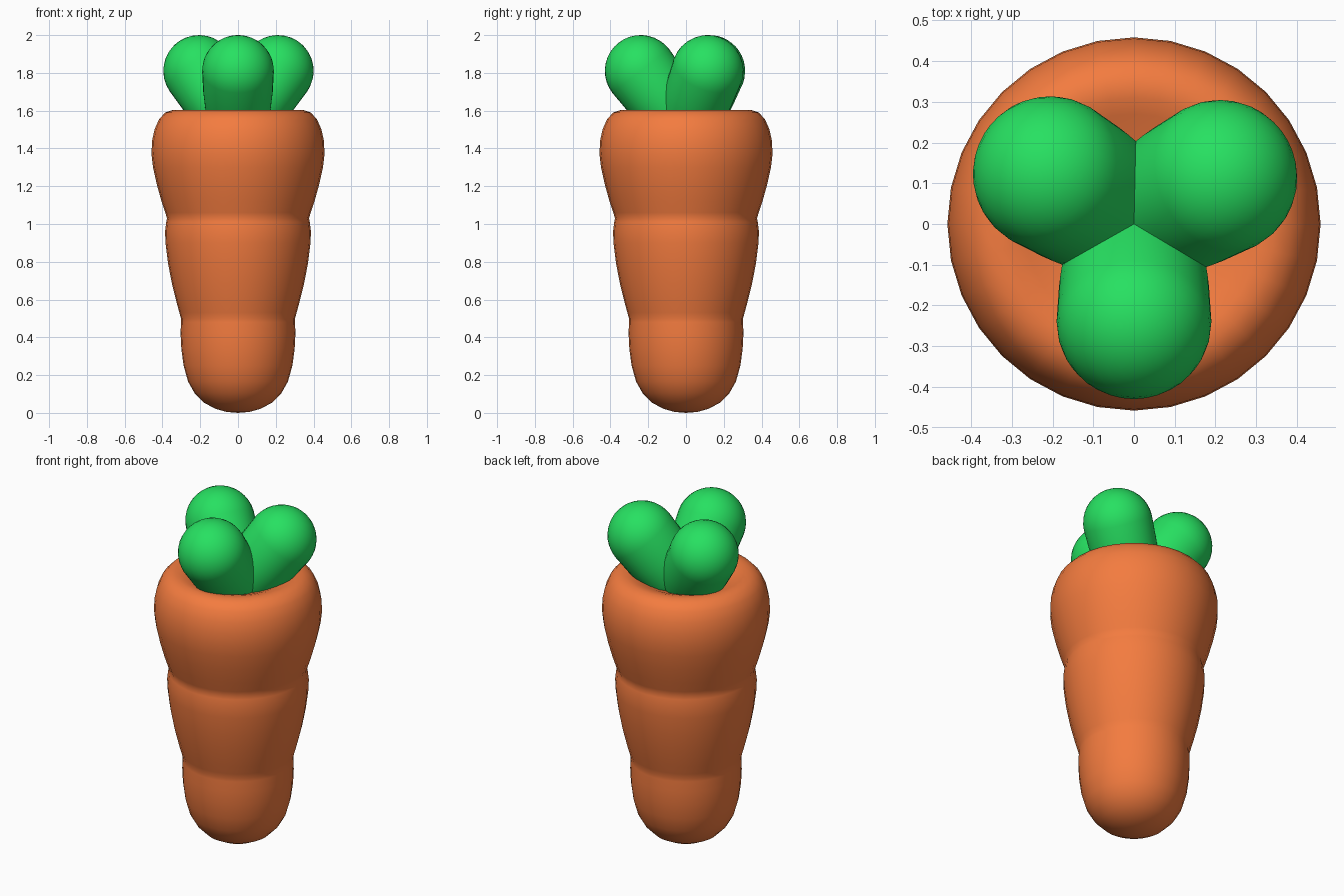
import bpy, math
from mathutils import Matrix

if "Cube" in bpy.data.objects:
    bpy.data.objects.remove(bpy.data.objects["Cube"])


def material(name, rgb):
    m = bpy.data.materials.new(name)
    m.diffuse_color = (*rgb, 1)
    m.use_nodes = True
    m.node_tree.nodes["Principled BSDF"].inputs["Base Color"].default_value = m.diffuse_color
    return m


def lathe(name, profile, n, mat):
    """Revolve (radius, height) points around z; both ends lie on the axis."""
    verts = [(0, 0, profile[0][1])]
    for r, z in profile[1:-1]:
        verts += [(r * math.cos(2 * math.pi * i / n),
                   r * math.sin(2 * math.pi * i / n), z) for i in range(n)]
    verts.append((0, 0, profile[-1][1]))
    rings, last = len(profile) - 2, len(verts) - 1
    faces = []
    for i in range(n):
        j = (i + 1) % n
        faces.append((0, 1 + j, 1 + i))
        for k in range(rings - 1):
            a, b = 1 + k * n, 1 + (k + 1) * n
            faces.append((a + i, a + j, b + j, b + i))
        t = 1 + (rings - 1) * n
        faces.append((t + i, t + j, last))
    me = bpy.data.meshes.new(name)
    me.from_pydata(verts, [], faces)
    me.polygons.foreach_set("use_smooth", [True] * len(me.polygons))
    me.materials.append(mat)
    ob = bpy.data.objects.new(name, me)
    bpy.context.collection.objects.link(ob)
    return ob


orange = material("orange", (0.9, 0.2, 0.05))
green = material("green", (0.02, 0.75, 0.12))

# Root: three bulging tiers and a shallow dished top
lathe("carrot_root", [
    (0, 0), (0.06, 0.005), (0.12, 0.022), (0.18, 0.054), (0.23, 0.105),
    (0.264, 0.165), (0.288, 0.25), (0.3, 0.34), (0.304, 0.42), (0.302, 0.48),
    (0.302, 0.5), (0.31, 0.53), (0.324, 0.58), (0.349, 0.68), (0.37, 0.79),
    (0.384, 0.9), (0.386, 0.96), (0.38, 1.01), (0.376, 1.03), (0.385, 1.06),
    (0.405, 1.12), (0.43, 1.21), (0.45, 1.3), (0.458, 1.37), (0.455, 1.44),
    (0.442, 1.5), (0.418, 1.555), (0.385, 1.59), (0.345, 1.604), (0.31, 1.602),
    (0.27, 1.59), (0.2, 1.56), (0.1, 1.54), (0, 1.535)], 32, orange)

# Leaves: rounded stubs leaning outwards from the crown
R, L = 0.19, 0.392
leaf = [(0, 0), (0.1, 0.01), (0.15, 0.05), (0.172, 0.13), (0.184, 0.25)]
leaf += [(R * math.cos(a), L + R * math.sin(a))
         for a in (math.radians(d) for d in range(0, 90, 10))] + [(0, L + R)]
for name, azimuth in (("front_leaf", -90), ("right_leaf", 28.5), ("left_leaf", 149)):
    ob = lathe(name, leaf, 32, green)
    ob.matrix_world = (Matrix.Translation((0, 0, 1.5))
                       @ Matrix.Rotation(math.radians(azimuth), 4, 'Z')
                       @ Matrix.Rotation(math.radians(37.7), 4, 'Y'))
